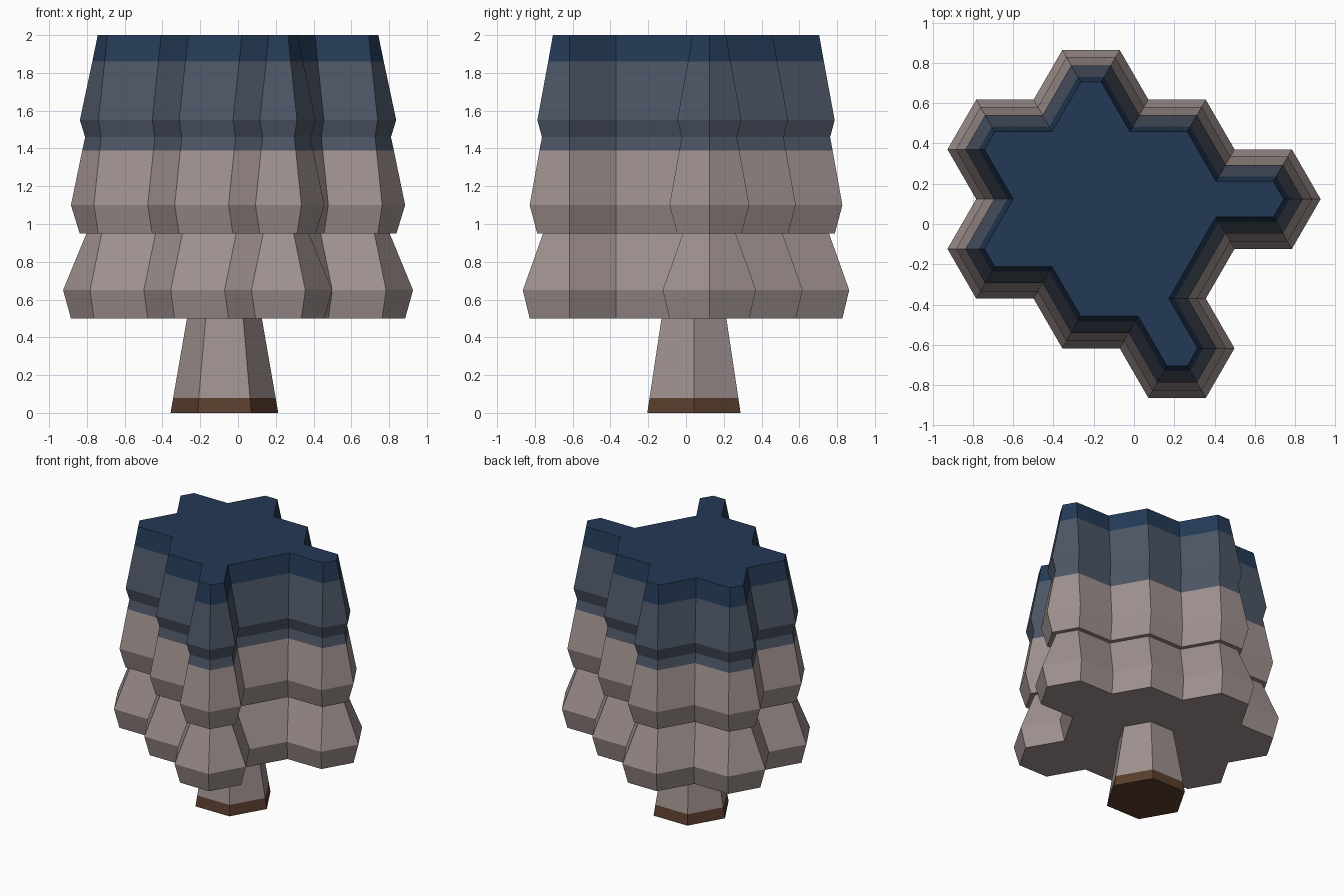
import bpy, bmesh
from math import sin, cos, radians
from mathutils import Vector

cube = bpy.data.objects.get("Cube")
if cube:
    bpy.data.objects.remove(cube)


def material(name, hex_code):
    srgb = [int(hex_code[i:i + 2], 16) / 255 for i in (0, 2, 4)]
    color = [((c + 0.055) / 1.055) ** 2.4 for c in srgb] + [1]
    mat = bpy.data.materials.new(name)
    mat.use_nodes = True
    mat.diffuse_color = color
    bsdf = next(n for n in mat.node_tree.nodes if n.type == 'BSDF_PRINCIPLED')
    bsdf.inputs["Base Color"].default_value = color
    return mat


dusty = material("dusty taupe", "a09290")
slate = material("slate blue grey", "4d5666")
navy = material("deep navy", "243a56")
brown = material("dark brown", "5a3e2d")


def outline(headings, start, side):
    """Walk equal-length edges clockwise; give each corner and its inward mitre."""
    corners, point = [], Vector(start)
    for i, h in enumerate(headings):
        a, b = radians(headings[i - 1]), radians(h)
        mitre = Vector((sin(a) + sin(b), -cos(a) - cos(b))) / 1.5
        corners.append((point.copy(), mitre))
        point += side * Vector((cos(b), sin(b)))
    return corners


def loft(name, corners, rings, mats):
    """Stack inset copies of an outline; rings hold (height, inset, colour above)."""
    bm = bmesh.new()
    loops = [[bm.verts.new((*(p + m * inset), z)) for p, m in corners]
             for z, inset, _ in rings]
    n = len(corners)
    for lower, upper, ring in zip(loops, loops[1:], rings):
        for i in range(n):
            j = (i + 1) % n
            face = bm.faces.new((lower[i], lower[j], upper[j], upper[i]))
            face.material_index = ring[2]
    for loop, ring in ((loops[0], rings[0]), (loops[-1], rings[-1])):
        bm.faces.new(loop).material_index = ring[2]
    bmesh.ops.recalc_face_normals(bm, faces=bm.faces)
    mesh = bpy.data.meshes.new(name)
    bm.to_mesh(mesh)
    bm.free()
    for mat in mats:
        mesh.materials.append(mat)
    obj = bpy.data.objects.new(name, mesh)
    bpy.context.collection.objects.link(obj)
    return obj


SIDE = 0.285

# Trunk: tapered hexagon with a dark foot, under the middle of the canopy
centre = Vector((-0.072, 0.042))
hexagon = outline([0, -60, -120, 180, 120, 60],
                  centre + SIDE * Vector((cos(radians(120)), sin(radians(120)))), SIDE)
loft("trunk", hexagon, [(0, 0, 0), (0.08, 0.012, 1), (0.5, 0.075, 1)], [brown, dusty])

# Canopy: cluster of hexagonal lobes, with flared tiers and colour bands
cluster = outline([0, -60, 0, -60, 0, -60, -120, 180, -120, -60, -120, 180,
                   120, 180, 120, 180, 120, 60, 120, 60, 0, 60],
                  (-0.356, 0.864), SIDE)
loft("canopy", cluster, [
    (0.5, 0.036, 0), (0.65, 0, 0), (0.95, 0.107, 0),   # lower tier
    (0.95, 0.076, 0), (1.1, 0.036, 0),                 # middle tier
    (1.39, 0.088, 1), (1.46, 0.101, 1),
    (1.55, 0.077, 1), (1.86, 0.134, 2), (2.0, 0.159, 2),  # upper tier and cap
], [dusty, slate, navy])
